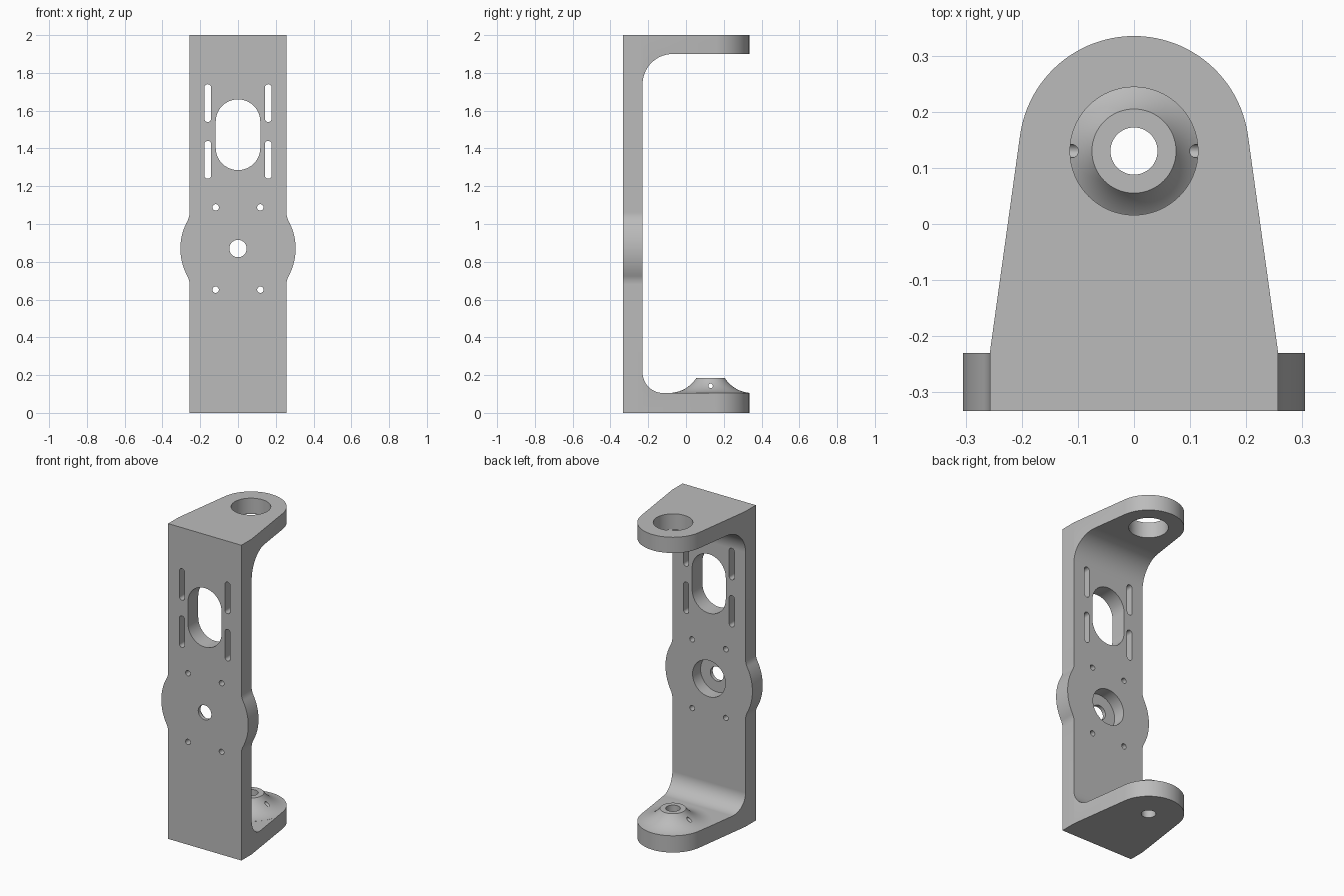
import bpy, bmesh
from math import sin, cos, pi, sqrt, asin, atan2
from mathutils import Vector

cube = bpy.data.objects.get("Cube")
if cube:
    bpy.data.objects.remove(cube, do_unlink=True)

grey = bpy.data.materials.new("satin grey")
grey.use_nodes = True
grey.diffuse_color = (0.5, 0.5, 0.5, 1)
grey.node_tree.nodes["Principled BSDF"].inputs["Base Color"].default_value = (0.5, 0.5, 0.5, 1)


def arc(cx, cy, r, a0, a1, n=20):
    """Points along an arc, end points included."""
    return [(cx + r * cos(a0 + (a1 - a0) * i / n), cy + r * sin(a0 + (a1 - a0) * i / n))
            for i in range(n + 1)]


def circle(cx, cy, r, n=48):
    return arc(cx, cy, r, 0, 2 * pi, n)[:-1]


def slot(cx, z0, z1, r):
    """Upright slot with round ends."""
    return arc(cx, z1 - r, r, 0, pi) + arc(cx, z0 + r, r, pi, 2 * pi)


def finish(bm, name):
    bmesh.ops.recalc_face_normals(bm, faces=bm.faces)
    mesh = bpy.data.meshes.new(name)
    bm.to_mesh(mesh)
    bm.free()
    mesh.materials.append(grey)
    obj = bpy.data.objects.new(name, mesh)
    bpy.context.collection.objects.link(obj)
    return obj


def prism(name, pts, axis, lo, hi):
    """Extrude a flat outline along x, y or z."""
    place = {"x": lambda a, b, d: (d, a, b),
             "y": lambda a, b, d: (a, d, b),
             "z": lambda a, b, d: (a, b, d)}[axis]
    bm = bmesh.new()
    face = bm.faces.new([bm.verts.new(place(a, b, lo)) for a, b in pts])
    ext = bmesh.ops.extrude_face_region(bm, geom=[face])
    bmesh.ops.translate(bm, vec=Vector(place(0, 0, hi - lo)),
                        verts=[g for g in ext["geom"] if isinstance(g, bmesh.types.BMVert)])
    return finish(bm, name)


def lathe(name, profile, cx, cy, n=64):
    """Revolve a radius/height profile about a vertical axis and cap both ends."""
    bm = bmesh.new()
    rings = [[bm.verts.new((x, y, z)) for x, y in circle(cx, cy, r, n)] for r, z in profile]
    for a, b in zip(rings, rings[1:]):
        for i in range(n):
            j = (i + 1) % n
            bm.faces.new((a[i], a[j], b[j], b[i]))
    bm.faces.new(rings[0])
    bm.faces.new(rings[-1])
    return finish(bm, name)


def combine(target, tool, operation):
    mod = target.modifiers.new("cut", "BOOLEAN")
    mod.operation, mod.solver, mod.object = operation, "EXACT", tool
    bpy.context.view_layer.objects.active = target
    bpy.ops.object.modifier_apply(modifier=mod.name)
    bpy.data.objects.remove(tool, do_unlink=True)


FRONT, INNER, HALF = -0.333, -0.23, 0.257
PIVOT_Y, NOSE_R = 0.13, 0.205
ARM_LOW, ARM_HIGH = 0.105, 1.9
HUB_Z = 0.87

# C-shaped side profile with rounded inner corners
r_low, r_high = 0.11, 0.16
profile = [(FRONT, 0), (0.4, 0), (0.4, ARM_LOW)]
profile += arc(INNER + r_low, ARM_LOW + r_low, r_low, 1.5 * pi, pi)
profile += arc(INNER + r_high, ARM_HIGH - r_high, r_high, pi, 0.5 * pi)
profile += [(0.4, ARM_HIGH), (0.4, 2), (FRONT, 2)]
bracket = prism("bracket", profile, "x", -0.4, 0.4)

# Flared boss on the lower arm
boss_r, boss_z, foot_r = 0.075, 0.185, 0.22
dx, dz = foot_r - boss_r, boss_z - ARM_LOW
flare_r = (dx * dx + dz * dz) / (2 * dz)
flare = arc(foot_r, ARM_LOW + 0.0005 + flare_r, flare_r, 1.5 * pi, 1.5 * pi - asin(dx / flare_r))
combine(bracket, lathe("boss", [(foot_r, 0.05)] + flare, 0, PIVOT_Y), "UNION")

# Trim everything to the tapered, round-nosed plan
lean = atan2(HALF - NOSE_R, PIVOT_Y - INNER)
plan = [(-HALF, INNER), (-HALF, FRONT - 0.05), (HALF, FRONT - 0.05), (HALF, INNER)]
plan += arc(0, PIVOT_Y, NOSE_R, lean, pi - lean, 48)
combine(bracket, prism("plan", plan, "z", -0.1, 2.1), "INTERSECT")

# Round side lobes on the back plate, blended into the straight edges
lobe_r, blend_r = 0.305, 0.095
reach = lobe_r + blend_r
rise = sqrt(reach ** 2 - (HALF + blend_r) ** 2)
a = asin(rise / reach)
side = arc(HALF + blend_r, HUB_Z - rise, blend_r, pi, pi - a, 10)
side += arc(0, HUB_Z, lobe_r, -a, a, 24)[1:-1]
side += arc(HALF + blend_r, HUB_Z + rise, blend_r, pi + a, pi, 10)
lobes = side + [(-x, z) for x, z in reversed(side)]
combine(bracket, prism("lobes", lobes, "y", FRONT, INNER), "UNION")

# Openings through the plate: window, slots, screw holes, hub hole
openings = [slot(0, 1.285, 1.66, 0.118), circle(0, HUB_Z, 0.046)]
for s in (-1, 1):
    openings += [slot(s * 0.16, z, z + 0.2, 0.018) for z in (1.24, 1.54)]
    openings += [circle(s * 0.118, HUB_Z + d, 0.017, 24) for d in (-0.218, 0.218)]
for pts in openings:
    combine(bracket, prism("opening", pts, "y", -0.4, -0.15), "DIFFERENCE")

# Hub counterbore from the inside
combine(bracket, prism("counterbore", circle(0, HUB_Z, 0.115), "y", INNER - 0.08, -0.15), "DIFFERENCE")

# Pivot holes in both arms, and the cross hole in the boss
combine(bracket, prism("upper_hole", circle(0, PIVOT_Y, 0.114, 64), "z", 1.8, 2.1), "DIFFERENCE")
combine(bracket, prism("lower_hole", circle(0, PIVOT_Y, 0.042), "z", -0.1, 0.3), "DIFFERENCE")
combine(bracket, prism("cross_hole", circle(PIVOT_Y, 0.143, 0.012, 20), "x", -0.3, 0.3), "DIFFERENCE")

# Smooth curved walls, crisp edges
bpy.ops.object.select_all(action="DESELECT")
bracket.select_set(True)
bpy.context.view_layer.objects.active = bracket
bpy.ops.object.shade_smooth_by_angle(angle=0.4)
weighted = bracket.modifiers.new("even shading", "WEIGHTED_NORMAL")
weighted.keep_sharp = True
